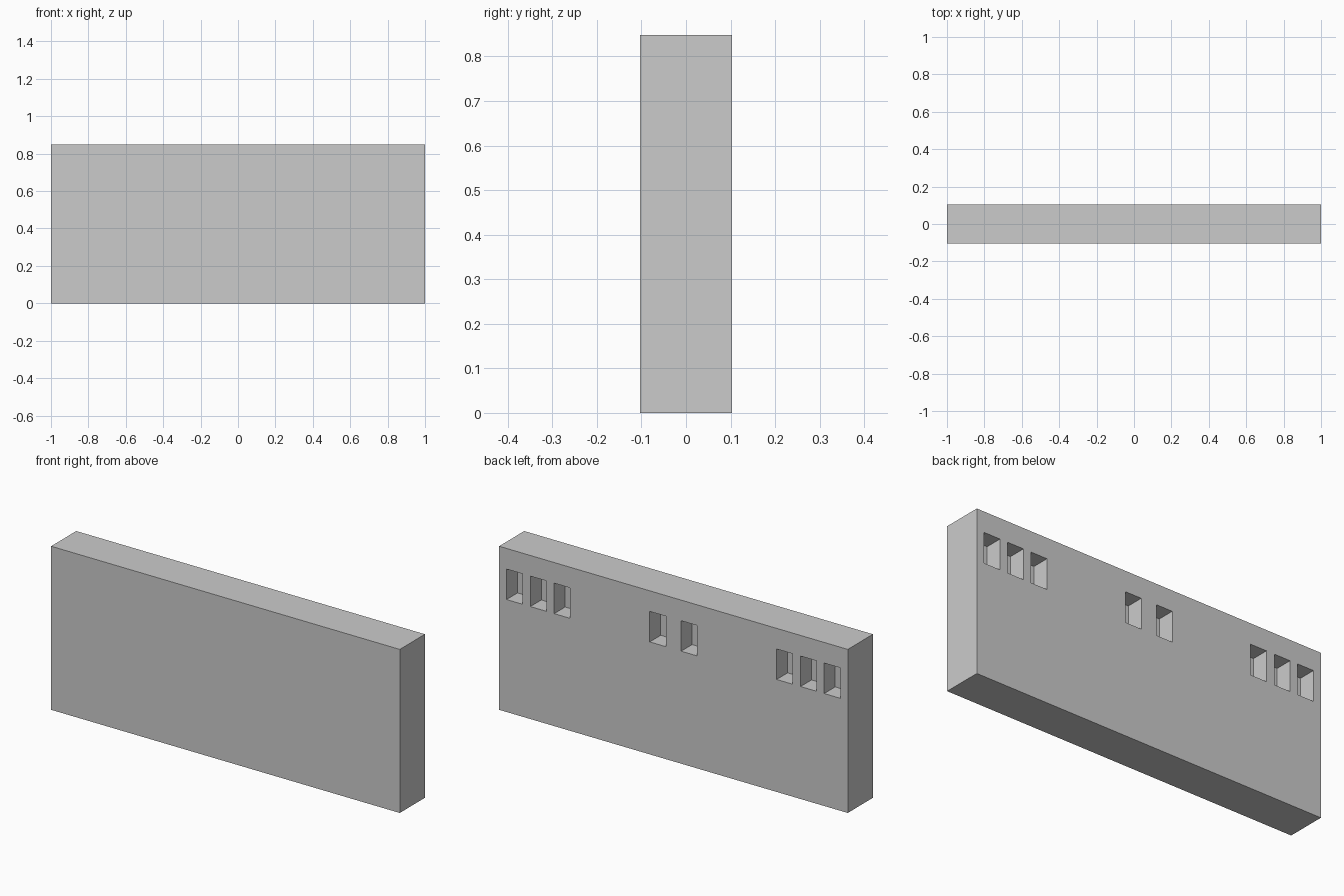
import bpy

if "Cube" in bpy.data.objects:
    bpy.data.objects.remove(bpy.data.objects["Cube"])

W, D, H = 2.0, 0.206, 0.848            # overall wall size
SLOT_W, SLOT_DEPTH = 0.092, 0.09       # recess size
SLOT_Z0, SLOT_Z1 = 0.583, 0.741
SLOT_X = (0.09, 0.638, 0.775, 0.911)   # recess centres, mirrored in x


def box(name, x0, x1, y0, y1, z0, z1):
    bpy.ops.mesh.primitive_cube_add(
        size=1, location=((x0 + x1) / 2, (y0 + y1) / 2, (z0 + z1) / 2))
    ob = bpy.context.object
    ob.name = name
    ob.scale = (x1 - x0, y1 - y0, z1 - z0)
    bpy.ops.object.transform_apply(location=True, rotation=False, scale=True)
    return ob


# Solid wall slab
wall = box("wall", -W / 2, W / 2, -D / 2, D / 2, 0, H)

# Blind rectangular recesses cut into the back
for sx in (-1, 1):
    for cx in SLOT_X:
        x = sx * cx
        cutter = box("slot_cutter", x - SLOT_W / 2, x + SLOT_W / 2,
                     D / 2 - SLOT_DEPTH, D / 2 + 0.05, SLOT_Z0, SLOT_Z1)
        cutter.hide_render = True
        bpy.context.view_layer.objects.active = wall
        cut = wall.modifiers.new("slot", 'BOOLEAN')
        cut.operation = 'DIFFERENCE'
        cut.solver = 'EXACT'
        cut.object = cutter
        bpy.ops.object.modifier_apply(modifier=cut.name)
        bpy.data.objects.remove(cutter, do_unlink=True)
